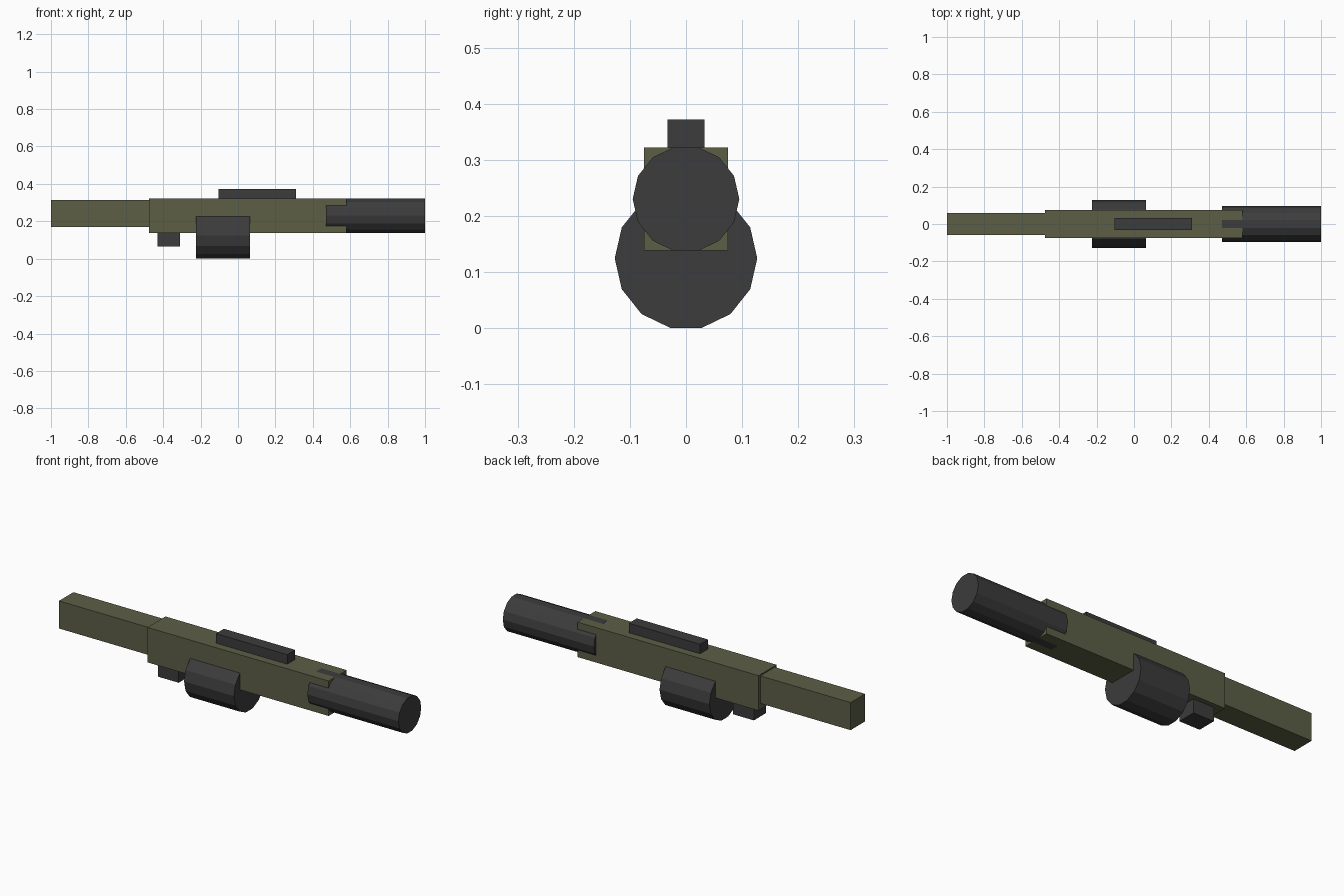
import bpy
import math

default = bpy.data.objects.get("Cube")
if default:
    bpy.data.objects.remove(default, do_unlink=True)


def material(name, rgb):
    mat = bpy.data.materials.new(name)
    mat.use_nodes = True
    colour = (*rgb, 1.0)
    mat.diffuse_color = colour
    mat.node_tree.nodes["Principled BSDF"].inputs["Base Color"].default_value = colour
    return mat


olive = material("olive_green", (0.107, 0.114, 0.062))
dark = material("dark_grey", (0.045, 0.045, 0.045))


def finish(name, mat):
    obj = bpy.context.object
    obj.name = name
    obj.data.name = name
    obj.data.materials.append(mat)
    bpy.ops.object.transform_apply(location=False, rotation=True, scale=True)
    return obj


def box(name, mat, x0, x1, half_width, z0, z1):
    bpy.ops.mesh.primitive_cube_add(size=1, location=((x0 + x1) / 2, 0, (z0 + z1) / 2))
    bpy.context.object.scale = (x1 - x0, 2 * half_width, z1 - z0)
    return finish(name, mat)


def tube(name, mat, x0, x1, radius, z):
    # Fourteen-sided cylinder along x, with flats at top and bottom
    bpy.ops.mesh.primitive_cylinder_add(
        vertices=14, radius=radius, depth=x1 - x0,
        location=((x0 + x1) / 2, 0, z),
        rotation=(math.pi / 2, 0, math.pi / 2))
    obj = finish(name, mat)
    # Turn so that corners point sideways
    corner = max(obj.data.vertices, key=lambda v: v.co.y).co
    angle = math.atan2(corner.z, corner.y)
    obj.rotation_euler.x = -angle
    bpy.ops.object.transform_apply(location=False, rotation=True, scale=False)
    return obj


# Olive body and stock
box("body", olive, -0.475, 0.58, 0.075, 0.138, 0.322)
box("stock", olive, -1.0, -0.475, 0.06, 0.17, 0.315)

# Dark fittings
box("top_rail", dark, -0.105, 0.31, 0.033, 0.315, 0.372)
box("grip", dark, -0.43, -0.31, 0.05, 0.065, 0.145)
tube("barrel", dark, 0.47, 1.0, 0.095, 0.23)
tube("drum", dark, -0.225, 0.065, 0.127, 0.1243)
